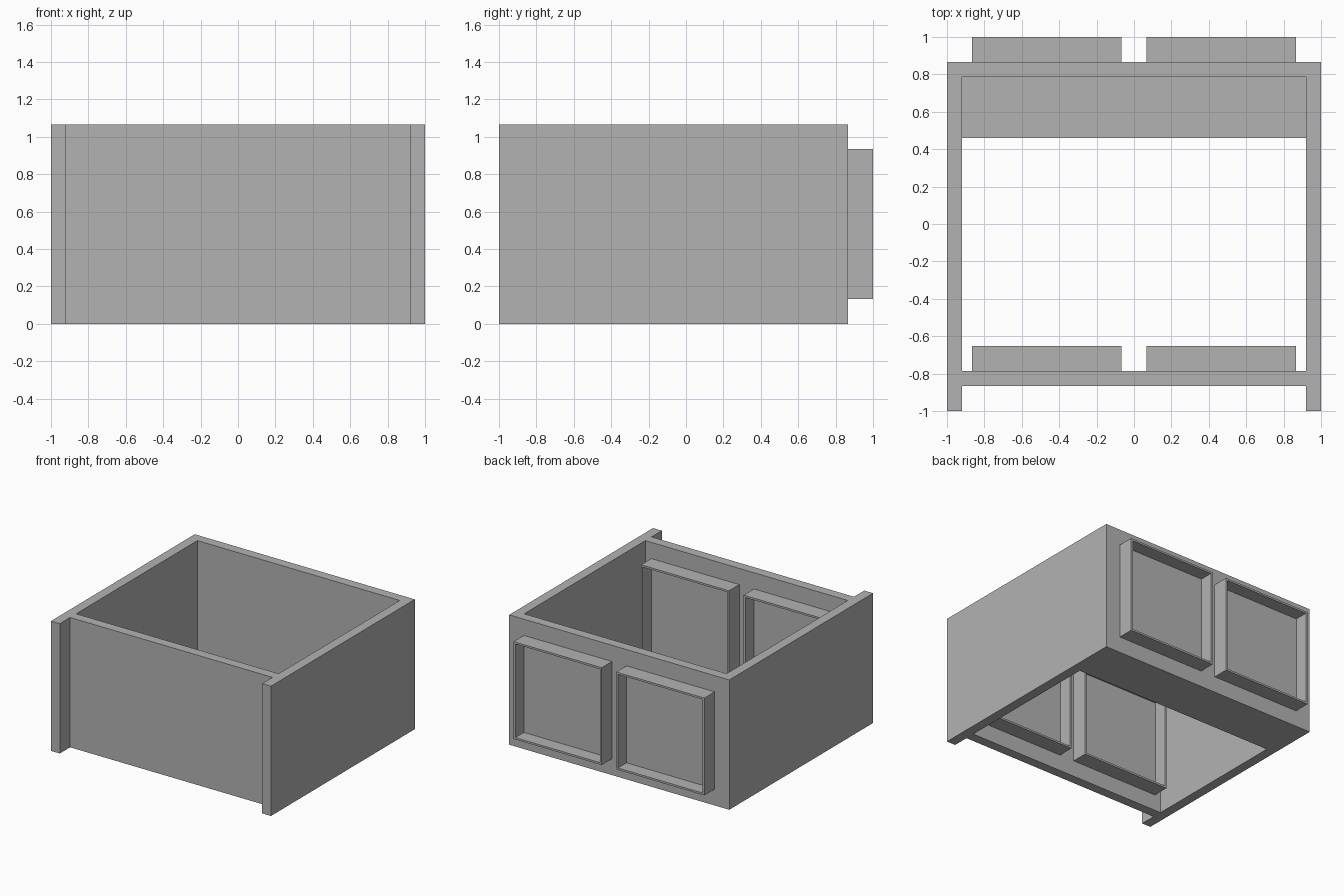
import bpy
import bmesh

cube = bpy.data.objects.get("Cube")
if cube:
    bpy.data.objects.remove(cube, do_unlink=True)

U = 2 / 30            # module size
WALL = 0.08
HEIGHT = 16 * U
BACK = 1 - 2 * U      # outer plane of the back wall
FRONT = -1 + 2 * U    # outer plane of the recessed front panel
RIM = 0.022

grey = bpy.data.materials.new("plain grey")
grey.use_nodes = True
colour = (0.45, 0.45, 0.45, 1)
grey.diffuse_color = colour
grey.node_tree.nodes["Principled BSDF"].inputs["Base Color"].default_value = colour


def finish(name, bm):
    bmesh.ops.recalc_face_normals(bm, faces=bm.faces)
    mesh = bpy.data.meshes.new(name)
    bm.to_mesh(mesh)
    bm.free()
    mesh.materials.append(grey)
    obj = bpy.data.objects.new(name, mesh)
    bpy.context.collection.objects.link(obj)
    return obj


def prism(name, half_width, profile):
    """Extrude a (y, z) profile across x, centred."""
    bm = bmesh.new()
    face = bm.faces.new([bm.verts.new((-half_width, y, z)) for y, z in profile])
    side = bmesh.ops.extrude_face_region(bm, geom=[face])["geom"]
    verts = [g for g in side if isinstance(g, bmesh.types.BMVert)]
    bmesh.ops.translate(bm, verts=verts, vec=(2 * half_width, 0, 0))
    return finish(name, bm)


def cut(target, cutter):
    mod = target.modifiers.new(cutter.name, 'BOOLEAN')
    mod.operation = 'DIFFERENCE'
    mod.solver = 'EXACT'
    mod.object = cutter
    bpy.context.view_layer.objects.active = target
    bpy.ops.object.modifier_apply(modifier=mod.name)
    bpy.data.objects.remove(cutter, do_unlink=True)


def frame(name, x, y):
    """Shallow square tray open toward the back, standing on the plane y."""
    bm = bmesh.new()
    bmesh.ops.create_cube(bm, size=1)
    for v in bm.verts:
        v.co = (x + v.co.x * 12 * U, y + (v.co.y + 0.5) * 2 * U,
                HEIGHT / 2 + v.co.z * 12 * U)
    bm.normal_update()
    opening = next(f for f in bm.faces if f.normal.y > 0.9)
    bmesh.ops.inset_region(bm, faces=[opening], thickness=RIM)
    inner = bmesh.ops.extrude_face_region(bm, geom=[opening])["geom"]
    verts = [g for g in inner if isinstance(g, bmesh.types.BMVert)]
    bmesh.ops.translate(bm, verts=verts, vec=(0, RIM - 2 * U, 0))
    if opening.is_valid:
        bm.faces.remove(opening)
    return finish(name, bm)


# Box walls, with the well cut around a strip of floor at the back
carcass = prism("carcass", 1, [(-1, 0), (BACK, 0), (BACK, HEIGHT), (-1, HEIGHT)])
front_inner, back_inner, floor_edge = FRONT + WALL, BACK - WALL, 0.46
cut(carcass, prism("well_cutter", 1 - WALL, [
    (front_inner, -1), (floor_edge, -1), (floor_edge, WALL),
    (back_inner, WALL), (back_inner, 2), (front_inner, 2)]))

# Recess in front of the front panel
cut(carcass, prism("recess_cutter", 1 - WALL,
                   [(-2, -1), (FRONT, -1), (FRONT, 2), (-2, 2)]))

# Paired square frames behind the front panel and on the back wall
for place, y in (("inner", front_inner), ("back", BACK)):
    for side, sign in (("left", 1), ("right", -1)):
        frame(f"{place}_frame_{side}", sign * 7 * U, y)
